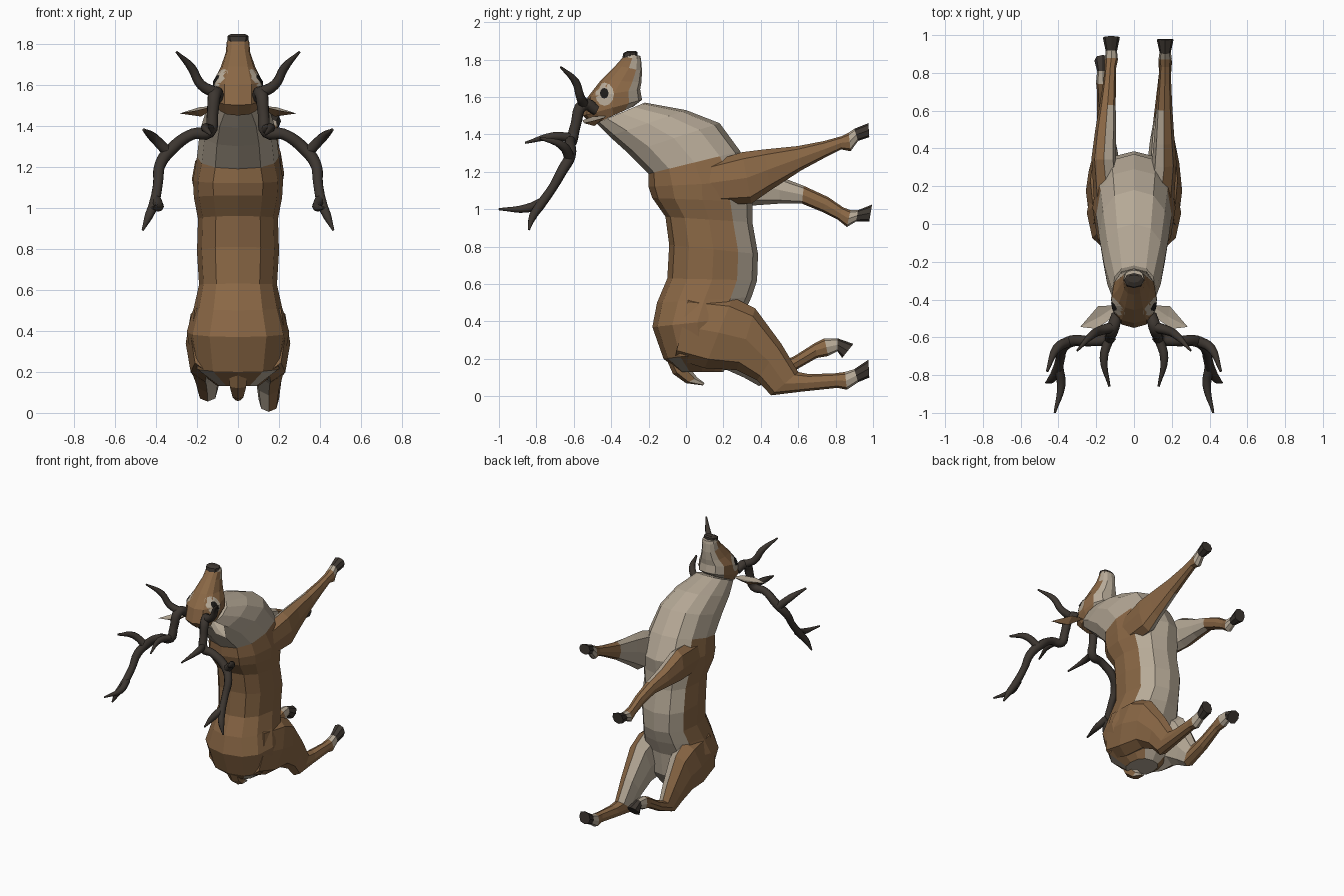
import bpy, bmesh, math
from mathutils import Vector
from mathutils.bvhtree import BVHTree


def material(name, rgb):
    m = bpy.data.materials.new(name)
    m.diffuse_color = (*rgb, 1)
    return m


BROWN, CREAM, DARK, BLACK = range(4)
MATS = [material("brown_fur", (0.255, 0.137, 0.06)),
        material("cream_fur", (0.47, 0.40, 0.31)),
        material("dark_horn", (0.046, 0.037, 0.03)),
        material("black_eye", (0.012, 0.011, 0.01))]


def finish(name, bm, rule=None):
    """Turn a bmesh into an object, colouring faces by a rule."""
    bmesh.ops.recalc_face_normals(bm, faces=bm.faces)
    bm.normal_update()
    if rule:
        for f in bm.faces:
            f.material_index = rule(f)
    me = bpy.data.meshes.new(name)
    bm.to_mesh(me)
    bm.free()
    for m in MATS:
        me.materials.append(m)
    ob = bpy.data.objects.new(name, me)
    bpy.context.collection.objects.link(ob)
    return ob


def loft(name, rings, rule, n=8, power=0.85):
    """Skin rings (ya, za, yb, zb, x centre, half width); rule(segment, normal, centre)."""
    bm = bmesh.new()
    layer = bm.faces.layers.int.new("segment")
    loops = []
    for ya, za, yb, zb, xc, hw in rings:
        a, b = Vector((xc, ya, za)), Vector((xc, yb, zb))
        loop = []
        for k in range(n):
            t = 2 * math.pi * k / n
            c, s = math.cos(t), math.sin(t)
            s = math.copysign(abs(s) ** power, s)
            c = math.copysign(abs(c) ** power, c) if abs(c) > 1e-6 else 0
            loop.append(bm.verts.new((a + b) / 2 + (a - b) / 2 * c + Vector((hw * s, 0, 0))))
        loops.append(loop)
    for i in range(len(loops) - 1):
        for k in range(n):
            j = (k + 1) % n
            f = bm.faces.new((loops[i][k], loops[i][j], loops[i + 1][j], loops[i + 1][k]))
            f[layer] = i
    bm.faces.new(loops[0])[layer] = 0
    bm.faces.new(loops[-1])[layer] = len(rings) - 2
    return finish(name, bm, lambda f: rule(f[layer], f.normal, f.calc_center_median()))


# Torso and neck: back point, belly point, half width
body = [(-0.03, 0.13, 0.20, 0.13, 0, 0.10), (-0.12, 0.20, 0.28, 0.25, 0, 0.22),
        (-0.18, 0.37, 0.30, 0.42, 0, 0.25), (-0.155, 0.50, 0.35, 0.53, 0, 0.215),
        (-0.10, 0.63, 0.38, 0.62, 0, 0.19), (-0.09, 0.81, 0.385, 0.76, 0, 0.20),
        (-0.11, 0.96, 0.355, 0.93, 0, 0.195), (-0.18, 1.06, 0.355, 1.04, 0, 0.215),
        (-0.20, 1.12, 0.37, 1.15, 0, 0.22), (-0.20, 1.19, 0.29, 1.31, 0, 0.20),
        (-0.31, 1.30, 0.18, 1.46, 0, 0.185), (-0.41, 1.39, 0.00, 1.53, 0, 0.16),
        (-0.48, 1.46, -0.22, 1.57, 0, 0.115)]


def body_rule(i, n, c):
    belly = n.y > 0.55 and c.y > 0.2
    rump = i == 0 and n.z < -0.8
    return CREAM if i >= 9 or belly or rump else BROWN


loft("torso", body, body_rule, n=12)

# Head, pointing upward, with pale jaw and muzzle
head = [(-0.50, 1.45, -0.28, 1.55, 0, 0.10), (-0.55, 1.50, -0.235, 1.585, 0, 0.12),
        (-0.525, 1.60, -0.245, 1.64, 0, 0.118), (-0.455, 1.69, -0.238, 1.68, 0, 0.085),
        (-0.375, 1.77, -0.235, 1.74, 0, 0.06), (-0.335, 1.815, -0.24, 1.80, 0, 0.055),
        (-0.32, 1.83, -0.245, 1.82, 0, 0.05)]
head_ob = loft("head", head, lambda i, n, c: CREAM if i >= 5 or n.y > 0.5 or (i == 4 and c.y > -0.31)
               else BROWN, n=12)
loft("nose", [(-0.34, 1.81, -0.26, 1.82, 0, 0.05), (-0.335, 1.835, -0.26, 1.84, 0, 0.052),
              (-0.31, 1.847, -0.27, 1.847, 0, 0.035)], lambda i, n, c: DARK)

# Eye patches and eyes: thin plates laid on the head surface
tree = BVHTree.FromObject(head_ob, bpy.context.evaluated_depsgraph_get())


def plate(name, side, y, z, ry, rz, lift, mat, n=12):
    bm = bmesh.new()

    def on_head(r, t):
        py, pz = y + ry * r * math.cos(t), z + rz * r * math.sin(t)
        hit = tree.ray_cast(Vector((side, py, pz)), Vector((-side, 0, 0)))[0]
        return bm.verts.new((hit.x + side * lift if hit else side * 0.09, py, pz))

    ang = [2 * math.pi * k / n for k in range(n)]
    mid = on_head(0, 0)
    rows = [[on_head(r, t) for t in ang] for r in (0.5, 1)]
    for k in range(n):
        j = (k + 1) % n
        bm.faces.new((mid, rows[0][k], rows[0][j]))
        bm.faces.new((rows[0][k], rows[1][k], rows[1][j], rows[0][j]))
    ob = finish(name, bm, lambda f: mat)
    if ob.data.polygons[0].normal.x * side < 0:
        ob.data.flip_normals()


# Ears: flat leaves, pale on the upper face
def ear(name, s):
    bm = bmesh.new()
    rim = [(0.09, -0.43, 1.50), (0.19, -0.435, 1.49), (0.285, -0.545, 1.46),
           (0.20, -0.555, 1.475), (0.12, -0.50, 1.495)]
    vs = [bm.verts.new((x * s, y, z)) for x, y, z in rim]
    up = bm.verts.new((0.18 * s, -0.49, 1.475))
    low = bm.verts.new((0.18 * s, -0.49, 1.445))
    for k in range(5):
        for tip in (up, low):
            bm.faces.new((vs[k], vs[(k + 1) % 5], tip))
    finish(name, bm, lambda f: CREAM if up in f.verts else BROWN)


# Antlers: a beam and its tines as tapered bevelled curves
TINES = [[(0.09, -0.48, 1.53, 1), (0.11, -0.545, 1.56, 1.15), (0.125, -0.59, 1.45, 1),
          (0.14, -0.61, 1.37, 1.1), (0.22, -0.62, 1.36, 0.95), (0.33, -0.62, 1.28, 1.05),
          (0.38, -0.66, 1.21, 1), (0.39, -0.71, 1.12, 0.85), (0.41, -0.78, 1.02, 0.9),
          (0.435, -0.82, 0.96, 0.75), (0.465, -0.84, 0.89, 0.2)],
         [(0.11, -0.545, 1.56, 1), (0.18, -0.565, 1.60, 0.85), (0.225, -0.59, 1.68, 0.75),
          (0.30, -0.67, 1.76, 0.2)],
         [(0.13, -0.60, 1.38, 0.9), (0.16, -0.71, 1.39, 0.75), (0.13, -0.86, 1.355, 0.2)],
         [(0.34, -0.62, 1.27, 1), (0.41, -0.66, 1.34, 0.85), (0.46, -0.78, 1.38, 0.25)],
         [(0.40, -0.76, 1.04, 0.9), (0.385, -0.85, 1.005, 0.8), (0.42, -1.0, 1.0, 0.2)]]


def antler(name, s):
    cu = bpy.data.curves.new(name, 'CURVE')
    cu.dimensions = '3D'
    cu.bevel_depth, cu.bevel_resolution, cu.resolution_u = 0.029, 2, 4
    cu.use_fill_caps = True
    for pts in TINES:
        sp = cu.splines.new('BEZIER')
        sp.bezier_points.add(len(pts) - 1)
        for p, (x, y, z, r) in zip(sp.bezier_points, pts):
            p.co, p.radius = (x * s, y, z), r
            p.handle_left_type = p.handle_right_type = 'AUTO'
    cu.materials.append(MATS[DARK])
    ob = bpy.data.objects.new(name, cu)
    bpy.context.collection.objects.link(ob)
    bpy.ops.object.select_all(action='DESELECT')
    ob.select_set(True)
    bpy.context.view_layer.objects.active = ob
    bpy.ops.object.convert(target='MESH')
    bpy.ops.object.shade_smooth_by_angle(angle=math.radians(50))


for label, s in (("right", 1), ("left", -1)):
    plate(label + "_eye_patch", s, -0.435, 1.615, 0.05, 0.062, 0.004, CREAM)
    plate(label + "_eye", s, -0.437, 1.62, 0.023, 0.028, 0.008, BLACK)
    ear(label + "_ear", s)
    antler(label + "_antler", s)


# Legs: the last segment is the hoof, the two before it the pale sock
def leg(name, rings, inner):
    side = math.copysign(1, rings[0][4])
    last = len(rings) - 2

    def rule(i, n, c):
        if i == last:
            return DARK
        return CREAM if i >= last - 1 or (i < inner and n.x * side < -0.3) else BROWN
    loft(name, rings, rule)


leg("right_front_leg", [(0.06, 1.02, 0.12, 1.25, 0.14, 0.07), (0.35, 1.03, 0.30, 1.305, 0.16, 0.065),
                        (0.45, 1.10, 0.42, 1.32, 0.16, 0.055), (0.62, 1.21, 0.60, 1.338, 0.16, 0.043),
                        (0.75, 1.28, 0.74, 1.365, 0.163, 0.034), (0.83, 1.32, 0.83, 1.39, 0.165, 0.03),
                        (0.88, 1.31, 0.87, 1.41, 0.165, 0.035), (0.92, 1.365, 0.90, 1.43, 0.165, 0.03),
                        (0.98, 1.385, 0.975, 1.46, 0.165, 0.045)], 3)
leg("left_front_leg", [(0.06, 1.02, 0.12, 1.25, -0.14, 0.07), (0.36, 1.02, 0.34, 1.26, -0.16, 0.065),
                       (0.50, 1.03, 0.50, 1.175, -0.15, 0.055), (0.62, 1.03, 0.63, 1.125, -0.14, 0.043),
                       (0.73, 0.985, 0.76, 1.065, -0.13, 0.034), (0.81, 0.945, 0.84, 1.01, -0.125, 0.03),
                       (0.86, 0.905, 0.88, 0.995, -0.12, 0.035), (0.91, 0.935, 0.92, 0.995, -0.12, 0.03),
                       (0.98, 0.935, 0.995, 1.025, -0.12, 0.045)], 3)
leg("right_hind_leg", [(-0.06, 0.20, 0.02, 0.55, 0.15, 0.08), (0.10, 0.15, 0.25, 0.53, 0.16, 0.095),
                       (0.27, 0.14, 0.37, 0.47, 0.155, 0.085), (0.38, 0.085, 0.51, 0.28, 0.15, 0.065),
                       (0.455, 0.005, 0.60, 0.13, 0.15, 0.05), (0.62, 0.025, 0.66, 0.118, 0.155, 0.042),
                       (0.81, 0.045, 0.80, 0.123, 0.165, 0.032), (0.86, 0.035, 0.85, 0.13, 0.165, 0.036),
                       (0.92, 0.075, 0.90, 0.145, 0.165, 0.03), (0.98, 0.10, 0.975, 0.195, 0.165, 0.045)], 4)
leg("left_hind_leg", [(-0.06, 0.20, 0.02, 0.55, -0.15, 0.08), (0.10, 0.15, 0.25, 0.53, -0.16, 0.095),
                      (0.22, 0.14, 0.34, 0.46, -0.155, 0.085), (0.31, 0.10, 0.44, 0.28, -0.15, 0.065),
                      (0.39, 0.055, 0.49, 0.175, -0.148, 0.05), (0.56, 0.125, 0.58, 0.215, -0.155, 0.042),
                      (0.70, 0.205, 0.69, 0.285, -0.163, 0.032), (0.76, 0.215, 0.74, 0.31, -0.165, 0.036),
                      (0.81, 0.24, 0.81, 0.31, -0.165, 0.03), (0.835, 0.205, 0.895, 0.28, -0.165, 0.045)], 4)

# Short tail, pale beneath
loft("tail", [(-0.11, 0.21, 0.0, 0.18, 0, 0.05), (-0.07, 0.12, 0.02, 0.15, 0, 0.045),
              (0.0, 0.07, 0.06, 0.10, 0, 0.03), (0.09, 0.058, 0.10, 0.07, 0, 0.012)],
     lambda i, n, c: CREAM if n.y > 0.1 or n.z > 0.1 else BROWN, n=6)
